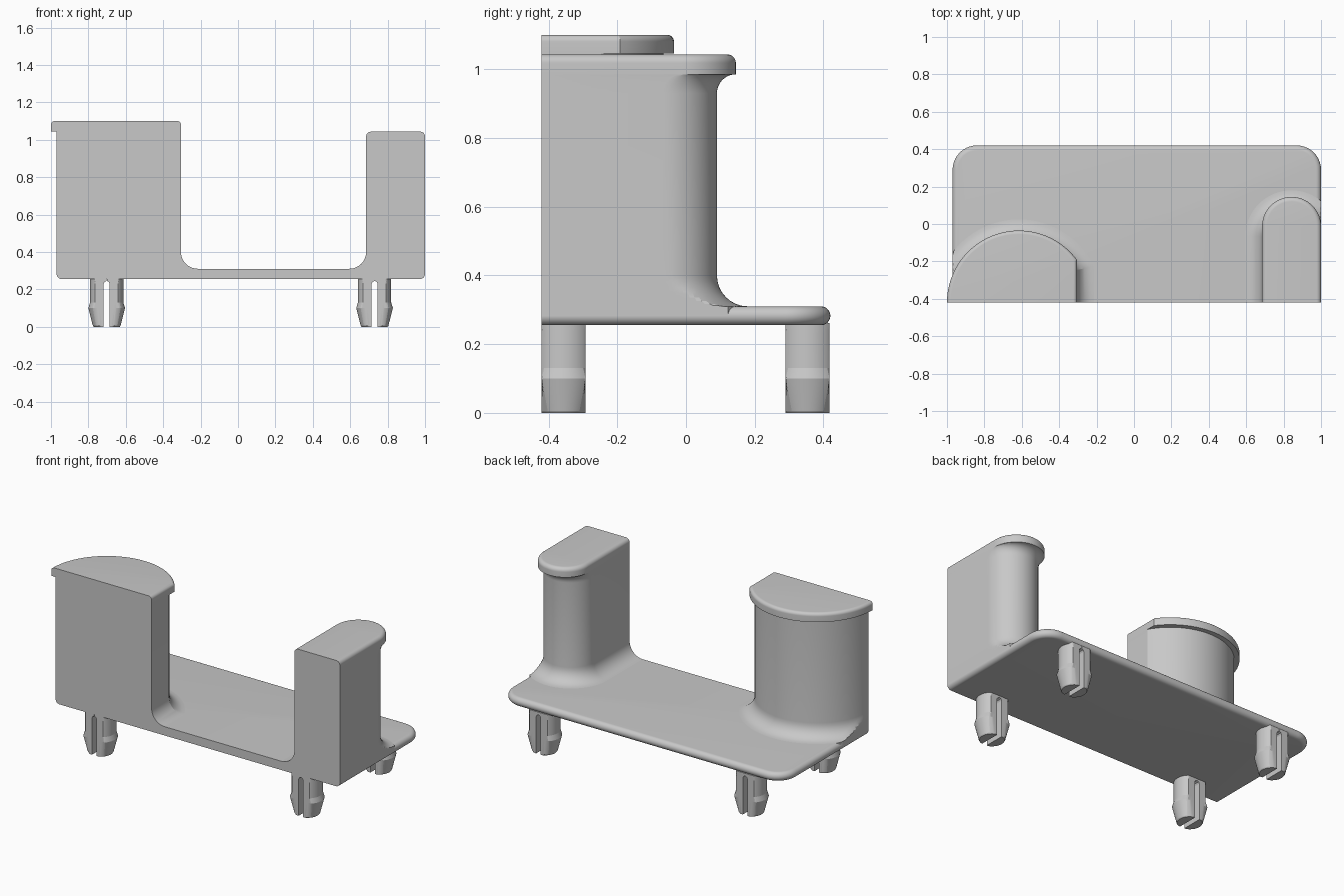
import bpy, bmesh
from math import sin, cos, pi, acos, sqrt, radians

if "Cube" in bpy.data.objects:
    bpy.data.objects.remove(bpy.data.objects["Cube"])

grey = bpy.data.materials.new("light grey plastic")
grey.use_nodes = True
grey.diffuse_color = (0.58, 0.58, 0.58, 1)
grey.node_tree.nodes["Principled BSDF"].inputs["Base Color"].default_value = (0.58, 0.58, 0.58, 1)

FRONT, BACK = -0.42, 0.42
LEFT_X, RIGHT_X = 1.0, -0.97
BASE_TOP, FILLET = 0.31, 0.09
QUARTER = [i / 8 * pi / 2 for i in range(9)]


def loft(name, rings, bm=None):
    """Skin a stack of (outline, z) rings and cap both ends."""
    own = bm is None
    bm = bm or bmesh.new()
    loops = [[bm.verts.new((x, y, z)) for x, y in outline] for outline, z in rings]
    n = len(loops[0])
    for a, b in zip(loops, loops[1:]):
        for i in range(n):
            j = (i + 1) % n
            bm.faces.new((a[i], a[j], b[j], b[i]))
    bm.faces.new(loops[0][::-1])
    bm.faces.new(loops[-1])
    if own:
        finish(name, bm)


def finish(name, bm):
    bmesh.ops.remove_doubles(bm, verts=bm.verts, dist=0.0001)
    bmesh.ops.recalc_face_normals(bm, faces=bm.faces)
    mesh = bpy.data.meshes.new(name)
    bm.to_mesh(mesh)
    bm.free()
    mesh.materials.append(grey)
    obj = bpy.data.objects.new(name, mesh)
    bpy.context.collection.objects.link(obj)
    bpy.ops.object.select_all(action='DESELECT')
    obj.select_set(True)
    bpy.context.view_layer.objects.active = obj
    bpy.ops.object.shade_smooth_by_angle(angle=radians(15))


def arc(cx, cy, r, a0, a1, steps):
    return [(cx + r * cos(a0 + (a1 - a0) * i / steps),
             cy + r * sin(a0 + (a1 - a0) * i / steps)) for i in range(steps + 1)]


def clamp(points):
    return [(min(LEFT_X, max(RIGHT_X, x)), y) for x, y in points]


def plate_outline(d):
    r = 0.13
    return ([(LEFT_X - d, FRONT)]
            + arc(LEFT_X - r, BACK - r, r - d, 0, pi / 2, 10)
            + arc(RIGHT_X + r, BACK - r, r - d, pi / 2, pi, 10)
            + [(RIGHT_X + d, FRONT)])


def round_outline(r, grow):
    """Half disc cut by a flat inner wall."""
    cx, wall = -0.615, -0.305 + grow
    r += grow
    start = acos((wall - cx) / r)
    return [(wall, FRONT)] + arc(cx, FRONT, r, start, pi, 40)


def slim_outline(cy, grow):
    """Straight sides with a semicircular back."""
    cx, r = 0.8425, 0.1575 + grow
    return [(cx + r, FRONT)] + arc(cx, cy, r, 0, pi, 36) + [(cx - r, FRONT)]


def foot(outline):
    """Rings of the concave fillet where a post meets the plate."""
    rings = [(clamp(outline(FILLET)), 0.2825)]
    for t in QUARTER:
        rings.append((clamp(outline(FILLET * (1 - sin(t)))), BASE_TOP + FILLET * (1 - cos(t))))
    return rings


def rounded_top(outline, top, r):
    return [(outline(-r * (1 - cos(t))), top - r + r * sin(t)) for t in QUARTER]


# Base plate with rounded rim, flat at the front
E = 0.0275
rim = [-pi / 2 + i * pi / 16 for i in range(17)]
loft("base_plate", [(plate_outline(E * (1 - cos(t))), 0.2825 + E * sin(t)) for t in rim])

# Round post and its overhanging cap
loft("round_post", foot(lambda g: round_outline(0.355, g))
     + [(round_outline(0.355, 0), 1.05)])
cap = lambda g: round_outline(0.385, g)
loft("round_post_cap", [(cap(0), 1.045)] + rounded_top(cap, 1.1, 0.02))

# Slim post, flaring backwards into its cap
LOW, LIP = -0.0675, 0.055
slim = foot(lambda g: slim_outline(LOW, g))
for t in QUARTER:
    slim.append((slim_outline(LOW + LIP * (1 - cos(t)), 0), 0.93 + LIP * sin(t)))
slim += rounded_top(lambda g: slim_outline(LOW + LIP, g), 1.043, 0.025)
loft("slim_post", slim)


# Split snap-in pegs: two mirrored prongs each
def prong_outline(cx, cy, side, r, slot):
    half = 0.064
    a = acos(min(1, slot / r))
    pts = arc(0, 0, r, -a, a, 48)
    pts = [(x, max(-half, min(half, y))) for x, y in pts]
    return [(cx + side * x, cy + y) for x, y in pts]


# height, radius, half slot width
PROFILE = [(0, 0.07, 0.016), (0.006, 0.074, 0.016), (0.1, 0.098, 0.016),
           (0.13, 0.089, 0.016), (0.23, 0.089, 0.016), (0.24, 0.089, 0.011),
           (0.245, 0.089, 0.001), (0.262, 0.089, 0.001)]
for x_name, px in (("right", -0.702), ("left", 0.73)):
    for y_name, py in (("front", -0.356), ("back", 0.354)):
        bm = bmesh.new()
        for side in (-1, 1):
            loft("", [(prong_outline(px, py, side, r, s), z) for z, r, s in PROFILE], bm)
        finish(f"{y_name}_{x_name}_peg", bm)
